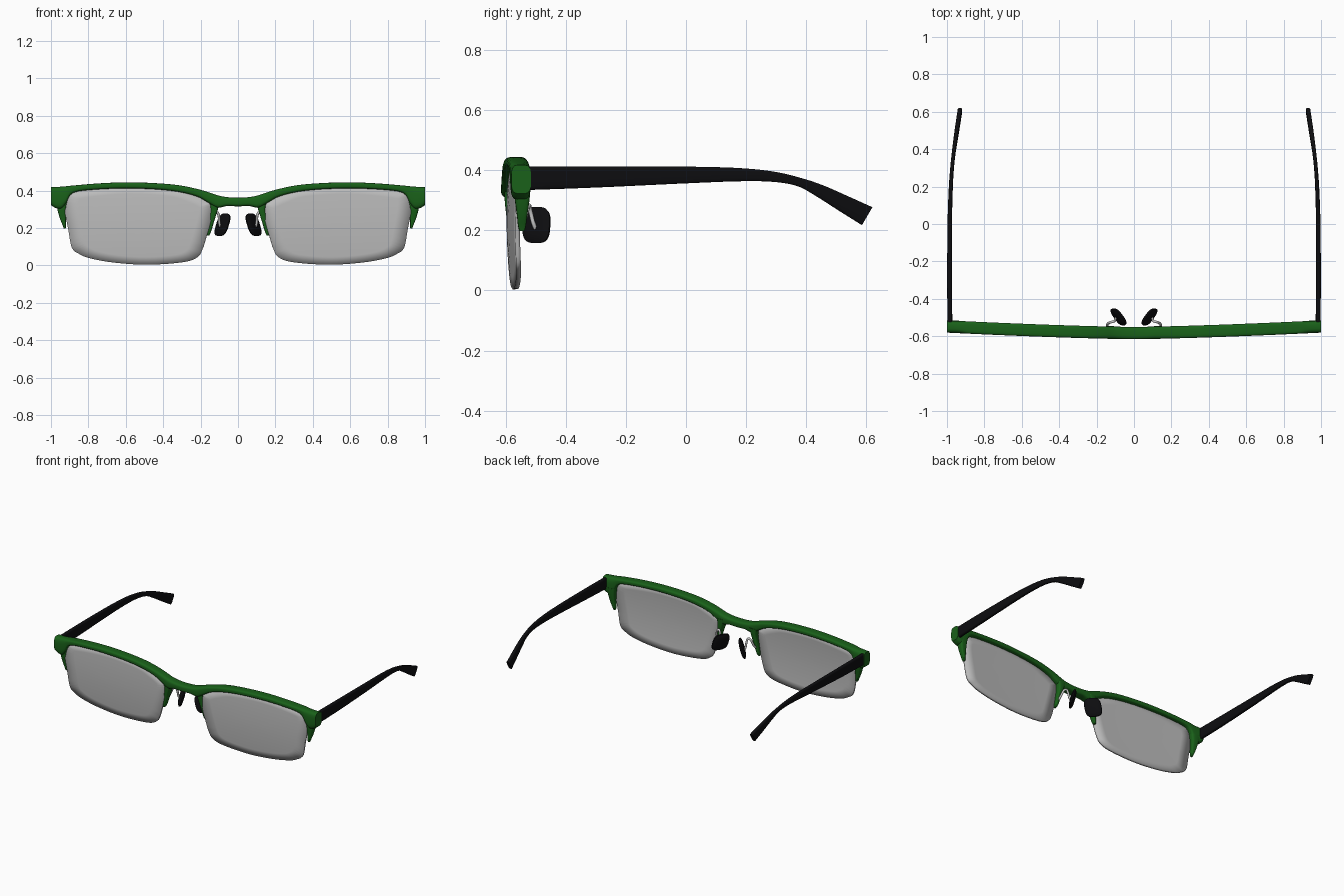
import bpy, bmesh
from math import sin, cos, pi, copysign
from mathutils import Vector as V

if "Cube" in bpy.data.objects:
    bpy.data.objects.remove(bpy.data.objects["Cube"])


def material(name, rgba):
    m = bpy.data.materials.new(name)
    m.diffuse_color = rgba
    m.use_nodes = True
    m.node_tree.nodes["Principled BSDF"].inputs["Base Color"].default_value = m.diffuse_color
    return m


GREEN = material("green_plastic", (0.01, 0.12, 0.01, 1))
BLACK = material("black_plastic", (0.004, 0.004, 0.005, 1))
LENS = material("lens_grey", (0.5, 0.5, 0.5, 0.6))


def bow(x):
    # gentle wrap of the whole front
    return -0.583 + 0.035 * abs(x) ** 1.4


def spline(pts, steps, closed=False):
    # Catmull-Rom through tuples of numbers
    n, out = len(pts), []
    get = (lambda i: pts[i % n]) if closed else (lambda i: pts[max(0, min(n - 1, i))])
    for i in range(n if closed else n - 1):
        p, q, r, s = (get(i + k) for k in (-1, 0, 1, 2))
        for k in range(steps):
            t = k / steps
            out.append(tuple(0.5 * (2 * b + (c - a) * t + (2 * a - 5 * b + 4 * c - d) * t * t
                                    + (3 * b - a - 3 * c + d) * t ** 3)
                             for a, b, c, d in zip(p, q, r, s)))
    if not closed:
        out.append(tuple(pts[-1]))
    return out


def finish(name, bm, mat, mirror, angle=40):
    bmesh.ops.recalc_face_normals(bm, faces=bm.faces)
    me = bpy.data.meshes.new(name)
    bm.to_mesh(me)
    bm.free()
    ob = bpy.data.objects.new(name, me)
    bpy.context.collection.objects.link(ob)
    if mat:
        me.materials.append(mat)
    if mirror:
        ob.modifiers.new("mirror", 'MIRROR').use_mirror_merge = False
    bpy.ops.object.select_all(action='DESELECT')
    ob.select_set(True)
    bpy.context.view_layer.objects.active = ob
    bpy.ops.object.shade_smooth_by_angle(angle=angle * pi / 180)
    return ob


def loft(name, stations, mat, mirror=True, power=0.5, sides=20):
    # each station: one edge, opposite edge, half depth vector -> rounded section
    bm, rings = bmesh.new(), []
    for a, b, d in stations:
        c, u = (a + b) / 2, (a - b) / 2
        ring = []
        for i in range(sides):
            t = 2 * pi * (i + 0.5) / sides
            cu = copysign(abs(cos(t)) ** power, cos(t))
            cv = copysign(abs(sin(t)) ** power, sin(t))
            ring.append(bm.verts.new(c + u * cu + d * cv))
        rings.append(ring)
    for r, s in zip(rings, rings[1:]):
        for i in range(sides):
            j = (i + 1) % sides
            bm.faces.new((r[i], r[j], s[j], s[i]))
    bm.faces.new(rings[0])
    bm.faces.new(rings[-1])
    return finish(name, bm, mat, mirror)


# brow bar with bridge and end pieces: x, top z, bottom z
half = [(0, .362, .315), (.06, .365, .317), (.11, .375, .308), (.16, .392, .335), (.22, .409, .368),
        (.32, .429, .393), (.45, .440, .407), (.6, .444, .411), (.75, .438, .406), (.88, .427, .388),
        (.92, .423, .33), (.945, .421, .303), (.975, .419, .306), (1, .418, .322)]
full = [(-x, t, b) for x, t, b in half[:0:-1]] + half
loft("brow_bar", [(V((x, bow(x), t)), V((x, bow(x), b)), V((0, .033, 0)))
                  for x, t, b in spline(full, 4)], GREEN, mirror=False, power=0.55)


# rim arms beside the lenses: inner x, outer x, z, half depth
def rim_arm(name, rows):
    loft(name, [(V((a, bow(a) + .006, z)), V((b, bow(b) + .006, z)), V((0, d, 0)))
                for a, b, z, d in spline(rows, 5)], GREEN)


rim_arm("inner_rim_arm", [(.095, .155, .345, .03), (.107, .147, .30, .028), (.126, .154, .24, .022),
                          (.144, .164, .18, .016), (.153, .166, .16, .010)])
rim_arm("outer_rim_arm", [(.91, .975, .35, .028), (.918, .966, .30, .024), (.920, .952, .25, .017),
                          (.920, .938, .215, .013), (.921, .932, .197, .008)])

# lenses: curved fan from an outline, given thickness
outline = [(.125, .325), (.145, .235), (.172, .14), (.188, .09), (.215, .045), (.29, .018), (.48, .004),
           (.66, .015), (.79, .038), (.85, .062), (.888, .095), (.907, .19), (.926, .29), (.932, .375),
           (.88, .40), (.6, .425), (.32, .408), (.2, .37), (.145, .345)]
bm, rings, ctr = bmesh.new(), [], V((.53, .21))
for s in (1, .8, .6, .4, .2):
    ring = []
    for x, z in spline(outline, 4, True):
        p = ctr.lerp(V((x, z)), s)
        ring.append(bm.verts.new((p.x, bow(p.x) - .008 + .22 * (p.y - .23) ** 2, p.y)))
    rings.append(ring)
n = len(rings[0])
mid = bm.verts.new((ctr.x, bow(ctr.x) - .008, ctr.y))
for i in range(n):
    j = (i + 1) % n
    for r, s in zip(rings, rings[1:]):
        bm.faces.new((r[i], r[j], s[j], s[i]))
    bm.faces.new((rings[-1][i], rings[-1][j], mid))
lens = finish("lens", bm, LENS, True)
sol = lens.modifiers.new("thickness", 'SOLIDIFY')
sol.thickness, sol.offset = .016, 0
lens.modifiers.move(lens.modifiers.find("thickness"), 0)

# temples: top y, top z, bottom y, bottom z, centre x, half thickness
temple = [(-.55, .412, -.55, .333, .984, .013), (-.3, .413, -.3, .342, .986, .013),
          (0, .412, 0, .356, .985, .012), (.18, .407, .18, .363, .980, .011),
          (.30, .394, .29, .361, .973, .010), (.39, .372, .37, .347, .964, .010),
          (.46, .348, .43, .315, .955, .011), (.54, .313, .51, .264, .943, .012),
          (.62, .277, .585, .217, .931, .012)]
loft("temple", [(V((x, ty, tz)), V((x, by, bz)), V((d, 0, 0)))
                for ty, tz, by, bz, x, d in spline(temple, 6)], BLACK)

# nose pads: rounded plates stacked along their normal
along = V((.58, .81, 0))
up = V((-.3, .05, 1)).normalized()
norm = along.cross(up).normalized()
pc = V((.083, -.497, .217))
pad = [(-.014, .55), (-.011, .8), (-.005, .97), (.003, 1), (.009, .85), (.013, .55)]
loft("nose_pad", [(pc + norm * h + up * .063 * s, pc + norm * h - up * .063 * s, along * .055 * s)
                  for h, s in pad], BLACK, power=.65, sides=28)

# wire arms holding the pads
cu = bpy.data.curves.new("pad_wire", 'CURVE')
cu.dimensions, cu.bevel_depth, cu.bevel_resolution, cu.use_fill_caps = '3D', .007, 2, True
wire = spline([(.143, -.56, .215), (.143, -.538, .235), (.130, -.527, .272), (.112, -.522, .283),
               (.102, -.517, .262), (.100, -.508, .225), (.094, -.500, .205)], 5)
sp = cu.splines.new('POLY')
sp.points.add(len(wire) - 1)
for p, co in zip(sp.points, wire):
    p.co = (*co, 1)
ob = bpy.data.objects.new("pad_wire", cu)
bpy.context.collection.objects.link(ob)
ob.modifiers.new("mirror", 'MIRROR').use_mirror_merge = False
